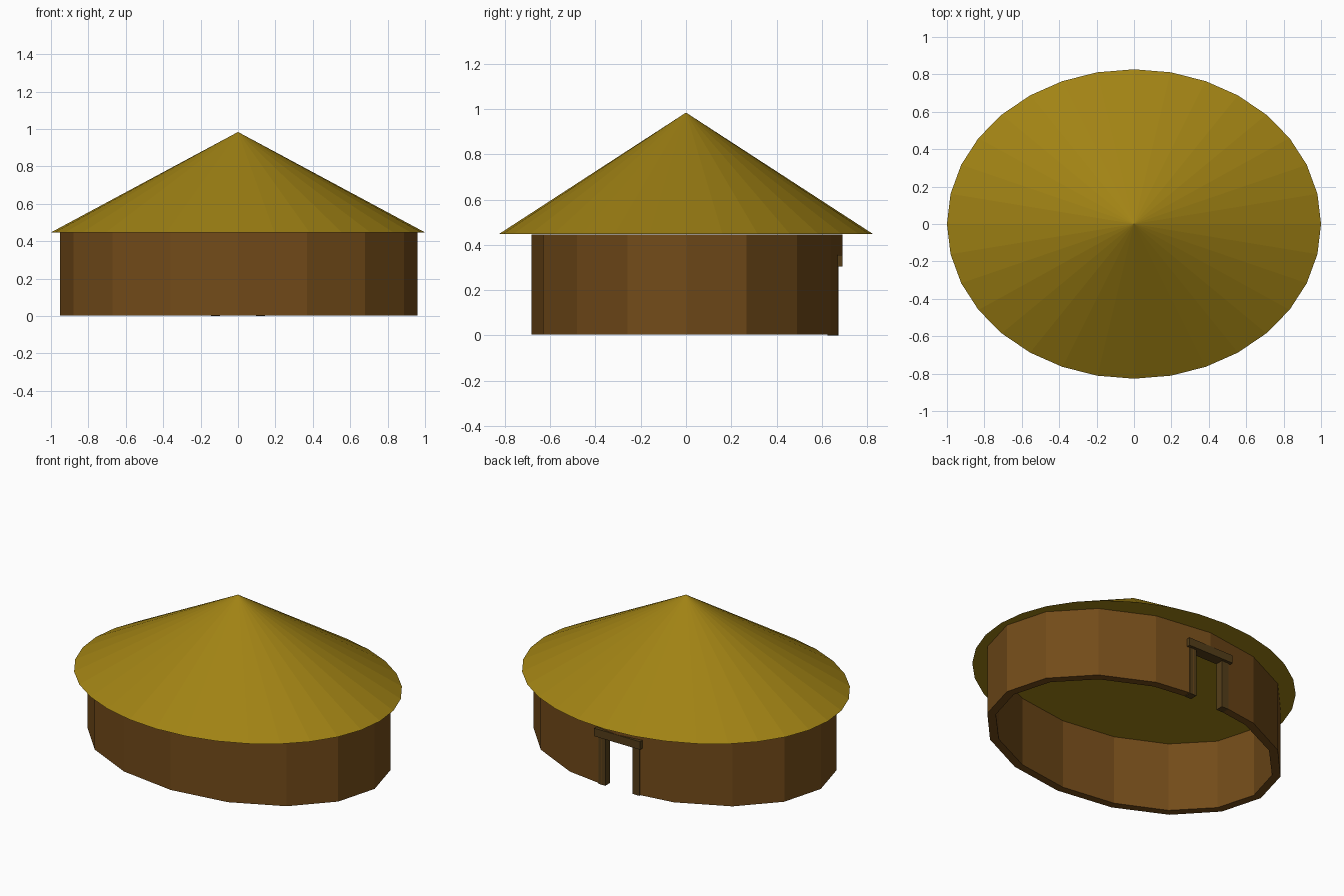
import bpy, bmesh
from math import cos, sin, pi

if "Cube" in bpy.data.objects:
    bpy.data.objects.remove(bpy.data.objects["Cube"])


def material(name, rgb):
    m = bpy.data.materials.new(name)
    m.diffuse_color = (*rgb, 1)
    m.use_nodes = True
    m.node_tree.nodes["Principled BSDF"].inputs["Base Color"].default_value = m.diffuse_color
    return m


def add_object(name, bm, mat=None):
    bmesh.ops.recalc_face_normals(bm, faces=bm.faces)
    mesh = bpy.data.meshes.new(name)
    bm.to_mesh(mesh)
    bm.free()
    ob = bpy.data.objects.new(name, mesh)
    bpy.context.collection.objects.link(ob)
    if mat:
        mesh.materials.append(mat)
    return ob


def ellipse(bm, n, rx, ry, z, shift=0):
    return [bm.verts.new((shift + rx * cos(2 * pi * i / n),
                          shift + ry * sin(2 * pi * i / n), z)) for i in range(n)]


def box(name, x, y, z, mat=None):
    bm = bmesh.new()
    bmesh.ops.create_cube(bm, size=1)
    for v in bm.verts:
        v.co = [lo + (hi - lo) * (c + 0.5) for (lo, hi), c in zip((x, y, z), v.co)]
    return add_object(name, bm, mat)


thatch = material("thatch", (0.355, 0.225, 0.007))
mud = material("mud_wall", (0.17, 0.070, 0.0097))
timber = material("dark_timber", (0.089, 0.048, 0.0097))

# Conical thatched roof with a flat underside
bm = bmesh.new()
rim = ellipse(bm, 32, 1.0, 0.827, 0.447)
apex = bm.verts.new((0, 0, 0.984))
bm.faces.new(rim)
for i in range(32):
    bm.faces.new((rim[i], rim[(i + 1) % 32], apex))
add_object("roof", bm, thatch)

# Oval 16-sided wall, open at the bottom
bm = bmesh.new()
loops = [ellipse(bm, 16, rx, ry, z, 0.004) for rx, ry, z in (
    (0.955, 0.687, 0.004), (0.955, 0.687, 0.446),
    (0.903, 0.637, 0.446), (0.903, 0.637, 0.004))]
for k in range(4):
    a, b = loops[k], loops[(k + 1) % 4]
    for i in range(16):
        j = (i + 1) % 16
        bm.faces.new((a[i], a[j], b[j], b[i]))
wall = add_object("wall", bm, mud)

# Doorway cut through the back of the wall
cutter = box("doorway_cutter", (-0.12, 0.12), (0.5, 0.9), (-0.1, 0.31))
cutter.hide_render = True
cut = wall.modifiers.new("doorway", 'BOOLEAN')
cut.operation = 'DIFFERENCE'
cut.solver = 'EXACT'
cut.object = cutter
bpy.context.view_layer.objects.active = wall
bpy.ops.object.modifier_apply(modifier=cut.name)
bpy.data.objects.remove(cutter)

# Door frame: two posts and a lintel
for side, s in (("left", -1), ("right", 1)):
    box(side + "_door_post", sorted((s * 0.096, s * 0.144)),
        (0.625, 0.674), (0, 0.305), timber)
box("door_lintel", (-0.162, 0.162), (0.622, 0.692), (0.305, 0.356), timber)
